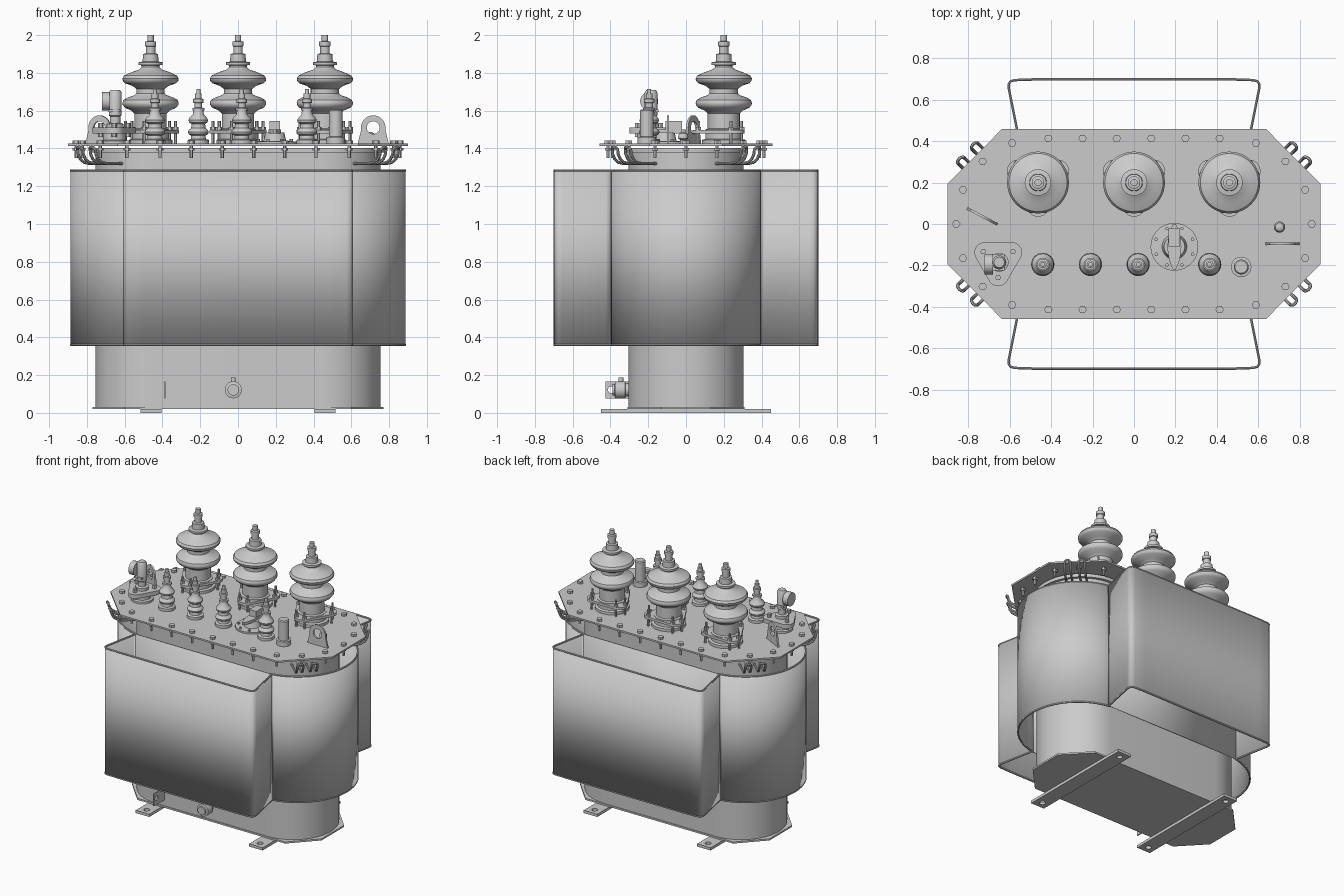
import bpy, bmesh
from math import sin, cos, pi, radians
from mathutils import Matrix, Vector

if "Cube" in bpy.data.objects:
    bpy.data.objects.remove(bpy.data.objects["Cube"])


def finish(name, me, loc=(0, 0, 0), rot=(0, 0, 0), angle=35):
    me.shade_smooth()
    me.set_sharp_from_angle(angle=radians(angle))
    ob = bpy.data.objects.new(name, me)
    ob.location, ob.rotation_euler = loc, rot
    bpy.context.scene.collection.objects.link(ob)
    return ob


def from_bm(name, bm, loc=(0, 0, 0), rot=(0, 0, 0)):
    bmesh.ops.recalc_face_normals(bm, faces=bm.faces)
    me = bpy.data.meshes.new(name)
    bm.to_mesh(me)
    bm.free()
    return finish(name, me, loc, rot)


def lathe(name, prof, loc=(0, 0, 0), n=32, rot=(0, 0, 0)):
    """Revolve (radius, height) pairs about local z and close both ends."""
    bm = bmesh.new()
    rings = [[bm.verts.new((r * cos(2 * pi * i / n), r * sin(2 * pi * i / n), z))
              for i in range(n)] for r, z in prof]
    for a, b in zip(rings, rings[1:]):
        for i in range(n):
            j = (i + 1) % n
            bm.faces.new((a[i], a[j], b[j], b[i]))
    bm.faces.new(rings[0])
    bm.faces.new(rings[-1])
    return from_bm(name, bm, loc, rot)


def cyl(name, r, z0, z1, loc=(0, 0, 0), n=32, rot=(0, 0, 0)):
    return lathe(name, [(r, z0), (r, z1)], loc, n, rot)


def box(name, size, loc, rot=(0, 0, 0)):
    bm = bmesh.new()
    bmesh.ops.create_cube(bm, size=1, matrix=Matrix.Diagonal((*size, 1)))
    return from_bm(name, bm, loc, rot)


def from_curve(name, paths, loc, rot, dims, cyclic, **props):
    cu = bpy.data.curves.new(name, 'CURVE')
    cu.dimensions = dims
    for k, v in props.items():
        setattr(cu, k, v)
    for pts in paths:
        sp = cu.splines.new('POLY')
        sp.points.add(len(pts) - 1)
        for p, co in zip(sp.points, pts):
            p.co = (*co, 1) if len(co) == 3 else (*co, 0, 1)
        sp.use_cyclic_u = cyclic
    tmp = bpy.data.objects.new(name + "_tmp", cu)
    bpy.context.scene.collection.objects.link(tmp)
    dg = bpy.context.evaluated_depsgraph_get()
    me = bpy.data.meshes.new_from_object(tmp.evaluated_get(dg))
    bpy.data.objects.remove(tmp)
    bm = bmesh.new()
    bm.from_mesh(me)
    bmesh.ops.remove_doubles(bm, verts=bm.verts, dist=1e-5)
    bpy.data.meshes.remove(me)
    return from_bm(name, bm, loc, rot)


def plate(name, loops, t, loc, rot=(0, 0, 0)):
    """Flat plate; the second and later loops are holes. Centred on loc."""
    return from_curve(name, loops, loc, rot, '2D', True, fill_mode='BOTH', extrude=t / 2)


def tube(name, pts, r, cyclic=False):
    return from_curve(name, [pts], (0, 0, 0), (0, 0, 0), '3D', cyclic,
                      bevel_depth=r, bevel_resolution=2, fill_mode='FULL', use_fill_caps=True)


def arc(cx, cy, r, a0, a1, n=24):
    return [(cx + r * cos(radians(a0 + (a1 - a0) * i / n)),
             cy + r * sin(radians(a0 + (a1 - a0) * i / n))) for i in range(n + 1)]


def circle(cx, cy, r, n=24):
    return arc(cx, cy, r, 0, 360, n)[:-1]


def stadium(c, r):
    return arc(c, 0, r, -90, 90) + arc(-c, 0, r, 90, 270)


def octagon(x, y, cx, cy):
    q = [(x, cy), (cx, y)]
    return (q + [(-a, b) for a, b in q[::-1]] + [(-a, -b) for a, b in q]
            + [(a, -b) for a, b in q[::-1]])


def round_tri(d, c, rot):
    return [p for k in range(3) for a in [rot + 120 * k]
            for p in arc(d * cos(radians(a)), d * sin(radians(a)), c, a - 60, a + 60, 10)]


def wall(name, pts, z0, z1, t, cyclic=True):
    bm = bmesh.new()
    rows = [[bm.verts.new((x, y, z)) for x, y in pts] for z in (z0, z1)]
    n = len(pts)
    for i in range(n if cyclic else n - 1):
        j = (i + 1) % n
        bm.faces.new((rows[0][i], rows[0][j], rows[1][j], rows[1][i]))
    ob = from_bm(name, bm)
    m = ob.modifiers.new("thickness", 'SOLIDIFY')
    m.thickness, m.offset = t, 0
    return ob


# Tank, base plate, lid
plate("tank_body", [stadium(0.45, 0.305)], 1.37, (0, 0, 0.715))
plate("tank_base_plate", [octagon(0.77, 0.31, 0.6, 0.13)], 0.012, (0, 0, 0.026))
plate("tank_flange", [stadium(0.45, 0.325)], 0.025, (0, 0, 1.39))
plate("tank_lid", [octagon(0.9, 0.458, 0.637, 0.193)], 0.012, (0, 0, 1.419))

# Feet with bolt holes
for x in (-0.46, 0.46):
    foot = [(-.055, -.45), (.055, -.45), (.055, .45), (-.055, .45)]
    plate("foot_rail", [foot, circle(0, -.4, .02), circle(0, .4, .02)], 0.02, (x, 0, 0.01))

# Radiator shroud: round ends with dovetailed boxes front and back
end = [(0.553, 0.40), (0.558, 0.425), (0.604, 0.655), (0.604, 0.675), (0.595, 0.688), (0.575, 0.694),
       (0.49, 0.697)]
half = [(x, -y) for x, y in end[::-1]] + arc(0.484, 0, 0.4, -82, 82, 40) + end
outline = half + [(-x, -y) for x, y in half]
wall("radiator_shroud", outline, 0.36, 1.283, 0.008)
for z in (0.36, 1.283):
    tube("shroud_rim", [(x, y, z) for x, y in outline], 0.006, True)
for s in (-1, 1):
    wall("shroud_inner_wall", [(-.55, .398 * s), (.55, .398 * s)], 0.36, 1.283, 0.008, False)

# Lid bolts
spots = {(sx * x, sy * y) for sx in (-1, 1) for sy in (-1, 1) for x, y in
         [(.083, .413), (.248, .413), (.413, .413), (.588, .39), (.73, .302), (.825, .165), (.857, 0)]}
bolt = None
for x, y in sorted(spots):
    if bolt is None:
        bolt = lathe("lid_bolt", [(.009, 1.35), (.009, 1.388), (.018, 1.388), (.018, 1.402), (.009, 1.402),
                                  (.009, 1.425), (.02, 1.425), (.02, 1.441)], (x, y, 0), 6)
    else:
        o = bolt.copy()
        o.location = (x, y, 0)
        bpy.context.scene.collection.objects.link(o)

# Pairs of bent rod hooks at the four corners
prof = [(-.02, 1.32), (.10, 1.32), (.14, 1.326), (.168, 1.343), (.184, 1.37), (.188, 1.395)]
for sx in (-1, 1):
    for sy in (-1, 1):
        for off in (-.048, .048):
            legs = [[(d, off + w, z) for d, z in prof] for w in (-.02, .02)]
            top = [(.196, off - .012, 1.405), (.199, off, 1.408), (.196, off + .012, 1.405)]
            path = legs[0] + top + legs[1][::-1]
            tube("corner_hook", [(sx * (.667 + .72 * d - .69 * w), sy * (.212 + .69 * d + .72 * w), z)
                                 for d, w, z in path], 0.008)

# High voltage bushings
hv = [(.115, 1.425), (.115, 1.445), (.098, 1.45), (.098, 1.5), (.085, 1.505), (.085, 1.585), (.1, 1.6),
      (.135, 1.615), (.147, 1.63), (.149, 1.642), (.143, 1.657), (.12, 1.67), (.085, 1.682), (.075, 1.692),
      (.075, 1.715), (.095, 1.731), (.135, 1.745), (.147, 1.758), (.149, 1.77), (.14, 1.786), (.1, 1.804),
      (.06, 1.818), (.047, 1.83), (.047, 1.84), (.064, 1.842), (.064, 1.856), (.042, 1.86), (.04, 1.9),
      (.025, 1.903), (.025, 1.94), (.03, 1.942), (.03, 1.965), (.017, 1.968), (.017, 2.0)]
for x in (-0.463, 0, 0.46):
    lathe("high_voltage_bushing", hv, (x, 0.2, 0), 48)
    plate("bushing_clamp", [round_tri(0.11, 0.055, 30)], 0.018, (x, 0.2, 1.488))
    for k in range(6):
        a = radians(30 + 120 * (k // 2) + (14 if k % 2 else -14))
        lathe("clamp_stud", [(.008, 1.425), (.008, 1.497), (.016, 1.497), (.016, 1.513), (.008, 1.513),
                             (.008, 1.545)], (x + .138 * cos(a), .2 + .138 * sin(a), 0), 6)

# Low voltage bushings
lv = [(.056, 1.425), (.056, 1.445), (.04, 1.45), (.038, 1.468), (.052, 1.476), (.055, 1.488), (.05, 1.498),
      (.038, 1.508), (.036, 1.53), (.049, 1.538), (.052, 1.55), (.046, 1.562), (.03, 1.578), (.026, 1.6),
      (.032, 1.602), (.032, 1.614), (.02, 1.616), (.02, 1.64), (.027, 1.642), (.027, 1.662), (.018, 1.664),
      (.018, 1.69), (.011, 1.692), (.011, 1.715)]
for x in (-0.44, -0.21, 0.02, 0.365):
    lathe("low_voltage_bushing", lv, (x, -0.195, 0))

# Filler neck
lathe("filler_neck", [(.049, 1.425), (.049, 1.46), (.036, 1.462), (.036, 1.6), (.03, 1.607)], (.517, -.207, 0))

# Tap changer: disc, bolts, spindle and lens-shaped grip
tc = (0.195, -0.11, 0)
lathe("tap_changer_disc", [(.115, 1.425), (.115, 1.437), (.06, 1.44), (.05, 1.485)], tc, 40)
grip = arc(-.21, 0, .243, -27, 27, 12) + arc(.21, 0, .243, 153, 207, 12)
plate("tap_changer_grip", [grip], 0.02, (tc[0], tc[1], 1.49))
box("tap_changer_handle", (0.055, 0.085, 0.06), (tc[0], -0.065, 1.515))
for k in range(8):
    a = pi * (k + .5) / 4
    cyl("tap_changer_bolt", .009, 1.435, 1.449, (tc[0] + .095 * cos(a), tc[1] + .095 * sin(a), 0), 6)

# Pressure relief valve on a three-bolt flange
px, py = -0.655, -0.175
lathe("valve_pipe", [(.075, 1.425), (.075, 1.44), (.06, 1.445), (.06, 1.48)], (px, py, 0))
plate("valve_flange", [round_tri(0.075, 0.05, 30)], 0.03, (px, py, 1.495))
for a in (30, 150, 270):
    cyl("valve_bolt", .014, 1.46, 1.535, (px + .083 * cos(radians(a)), py + .083 * sin(radians(a)), 0), 6)
lathe("valve_body", [(.045, 1.51), (.045, 1.53), (.028, 1.535), (.028, 1.57), (.034, 1.575), (.034, 1.695),
                     (.025, 1.71)], (px + .005, py - .01, 0))
box("valve_bracket", (0.06, 0.08, 0.012), (px, py - .01, 1.6))
cyl("valve_knob", .048, -.02, .02, (px - .045, py - .02, 1.65), 24, (0, pi / 2, 0))

# Lifting lugs
lug = [(-.082, 0), (.082, 0)] + arc(0, .085, .065, -10, 190, 24)
for x, y, a in ((0.716, -0.095, 0), (-0.732, 0.037, -28)):
    plate("lifting_lug", [lug, circle(0, .085, .034)], 0.012, (x, y, 1.425), (pi / 2, 0, radians(a)))

# Thermometer pocket
lathe("thermometer_pocket", [(.016, 1.425), (.016, 1.445), (.026, 1.452), (.027, 1.465), (.02, 1.48),
                             (.008, 1.486)], (.702, -.015, 0), 24)

# Drain tap and earthing plate at the front
lathe("drain_tap", [(.035, .29), (.035, .32), (.045, .322), (.045, .375), (.03, .378), (.03, .39)],
      (-.025, 0, .122), 32, (pi / 2, 0, 0))
cyl("drain_tap_stem", .013, .15, .187, (-.025, -.345, 0), 16)
plate("earthing_plate", [[(-.425, .075), (-.295, .075), (-.295, .165), (-.425, .165)],
                         circle(-.395, .122, .018)], 0.008, (-.387, 0, 0), (pi / 2, 0, pi / 2))
